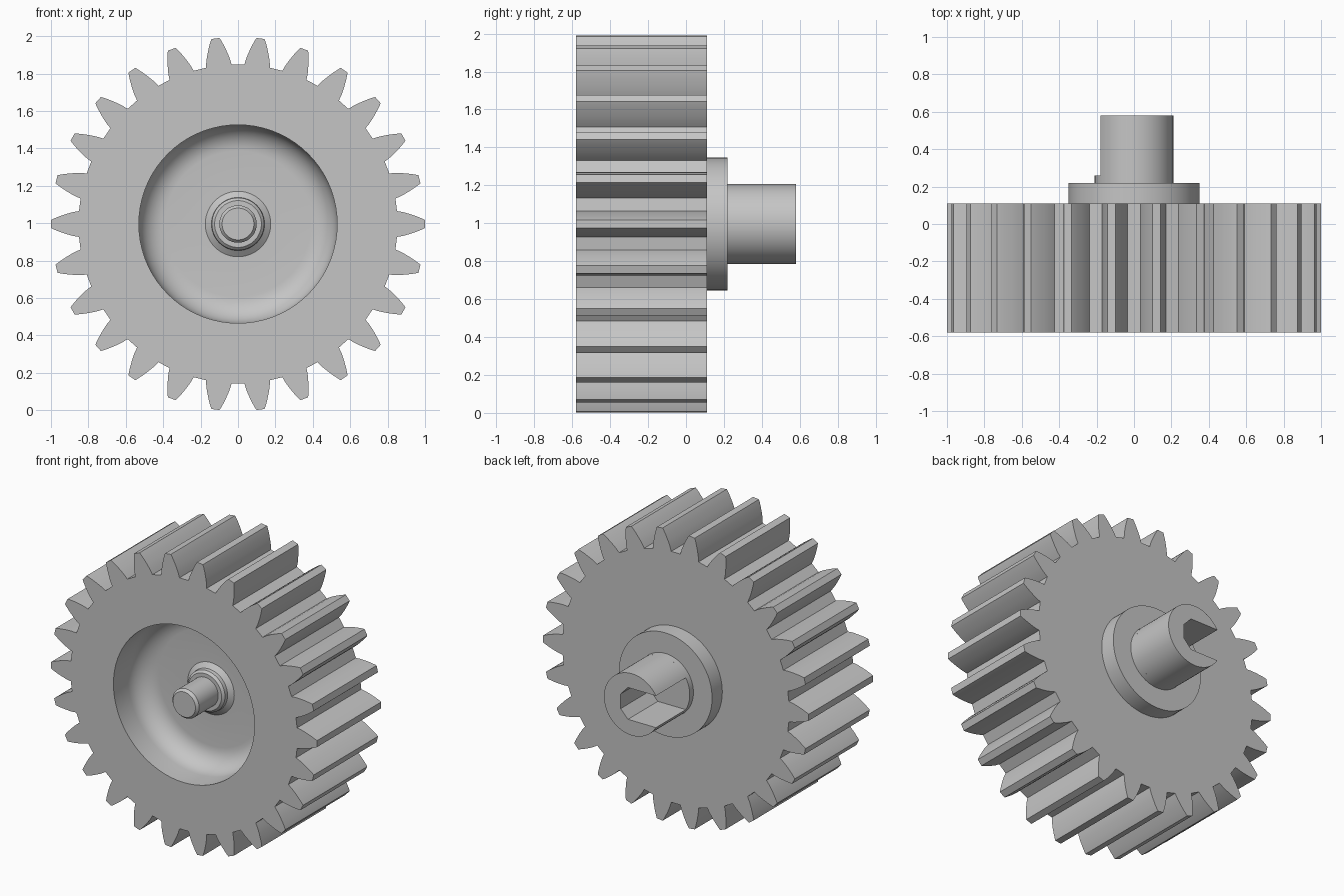
import bpy, bmesh, math
from mathutils import Vector

if "Cube" in bpy.data.objects:
    bpy.data.objects.remove(bpy.data.objects["Cube"])

AXIS_Z = 0.996
SEG = 72
TEETH = 26
FRONT, BACK, END = -0.58, 0.11, 0.58

grey = bpy.data.materials.new("plain_grey")
grey.use_nodes = True
colour = (0.56, 0.56, 0.56, 1)
grey.diffuse_color = colour
grey.node_tree.nodes["Principled BSDF"].inputs["Base Color"].default_value = colour


def ring(bm, points, y):
    return [bm.verts.new((x, y, z + AXIS_Z)) for x, z in points]


def circle(radius):
    steps = [math.tau * i / SEG for i in range(SEG)]
    return [(radius * math.cos(a), radius * math.sin(a)) for a in steps]


def bridge(bm, a, b):
    for i in range(len(a)):
        j = (i + 1) % len(a)
        bm.faces.new((a[i], a[j], b[j], b[i]))


def finish(bm, name):
    bmesh.ops.recalc_face_normals(bm, faces=bm.faces[:])
    mesh = bpy.data.meshes.new(name)
    bm.to_mesh(mesh)
    bm.free()
    mesh.materials.append(grey)
    obj = bpy.data.objects.new(name, mesh)
    bpy.context.collection.objects.link(obj)
    bpy.ops.object.select_all(action='DESELECT')
    obj.select_set(True)
    bpy.context.view_layer.objects.active = obj
    bpy.ops.object.shade_smooth_by_angle(angle=math.radians(28))
    return obj


def prism(name, points, y0, y1):
    bm = bmesh.new()
    a, b = ring(bm, points, y0), ring(bm, points, y1)
    bridge(bm, a, b)
    bm.faces.new(a)
    bm.faces.new(b)
    return finish(bm, name)


# Tooth outline: distance along the tooth and half width, mirrored
flank = [(0.85, 0.069), (0.885, 0.063), (0.92, 0.053), (0.955, 0.041), (0.985, 0.029), (0.999, 0.022)]
tooth = [(r, -w) for r, w in flank] + [(r, w) for r, w in reversed(flank)]
outline = []
for i in range(TEETH):
    a = math.tau * i / TEETH
    c, s = math.cos(a), math.sin(a)
    outline += [(r * c - w * s, r * s + w * c) for r, w in tooth]

# Recess with filleted floor, stepped boss and centre pin (radius, y)
FLOOR, FILLET, RIM = -0.29, 0.14, 0.53
profile = [(RIM, FRONT)]
for i in range(9):
    a = math.pi / 2 * i / 8
    profile.append((RIM - FILLET * (1 - math.cos(a)), FLOOR - FILLET * (1 - math.sin(a))))
profile += [(0.175, FLOOR), (0.142, -0.315), (0.14, -0.34), (0.125, -0.355),
            (0.10, -0.355), (0.10, -0.56), (0.085, -0.578)]

# Gear body: toothed rim, back plate and recessed front
bm = bmesh.new()
front_loop, back_loop = ring(bm, outline, FRONT), ring(bm, outline, BACK)
bridge(bm, front_loop, back_loop)
bm.faces.new(back_loop)
rings = [ring(bm, circle(r), y) for r, y in profile]
for a, b in zip(rings, rings[1:]):
    bridge(bm, a, b)
bm.faces.new(rings[-1])
border = [e for e in bm.edges if e.is_boundary]
bmesh.ops.triangle_fill(bm, edges=border, use_beauty=True, normal=Vector((0, -1, 0)))
finish(bm, "gear_body")

# Back flange and solid base of the drive shaft
SHAFT, SLOT_Y = 0.21, 0.26
prism("back_flange", circle(0.35), BACK, 0.22)
prism("shaft_base", circle(SHAFT), 0.22, SLOT_Y)

# Slotted shaft: arc open on one side, closed by a chamfered slot
half = 0.108
start = math.pi - math.asin(half / SHAFT)
arc = [-start + 2 * start * i / 56 for i in range(57)]
section = [(SHAFT * math.cos(a), SHAFT * math.sin(a)) for a in arc]
section += [(0.03, half), (0.085, 0.05), (0.085, -0.05), (0.03, -half)]
prism("slotted_shaft", section, SLOT_Y, END)
